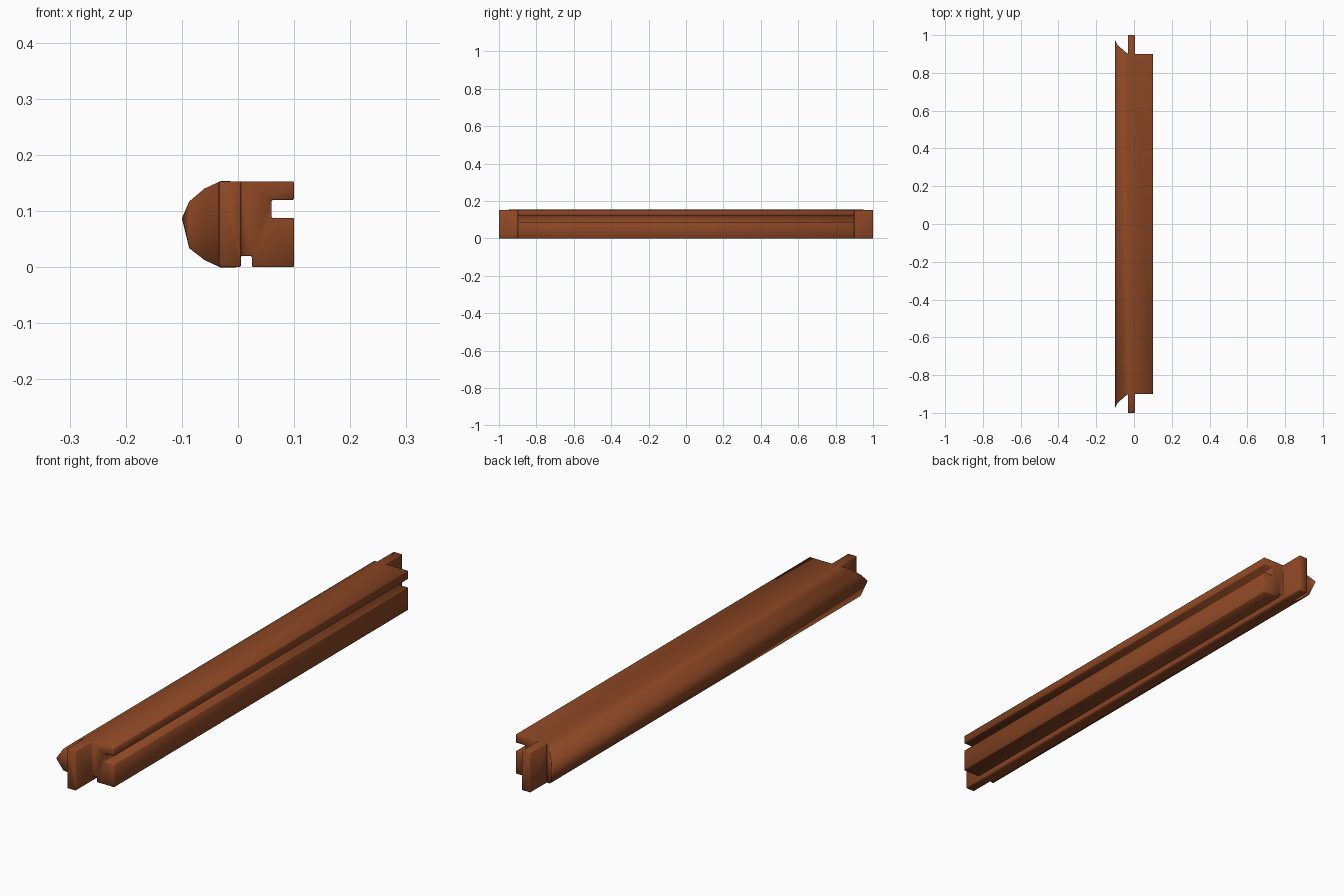
import bpy, bmesh, math

if "Cube" in bpy.data.objects:
    bpy.data.objects.remove(bpy.data.objects["Cube"])

wood = bpy.data.materials.new("brown wood")
wood.diffuse_color = (0.26, 0.062, 0.018, 1)
wood.use_nodes = True
wood.node_tree.nodes["Principled BSDF"].inputs["Base Color"].default_value = wood.diffuse_color

# Rail cross-section (x, z) with the y where each point ends (coped moulding on the left)
profile = [
    (-0.033, 0.0, 0.90), (0.005, 0.0, 0.90), (0.005, 0.02, 0.90),      # tenon foot, panel groove
    (0.025, 0.02, 0.90), (0.025, 0.0, 0.90), (0.10, 0.0, 0.90),
    (0.10, 0.088, 0.90), (0.06, 0.088, 0.90), (0.06, 0.12, 0.90),      # side slot
    (0.10, 0.12, 0.90), (0.10, 0.153, 0.90), (0.005, 0.153, 0.90),
    (-0.033, 0.153, 0.90), (-0.06, 0.14, 0.924), (-0.087, 0.117, 0.947),  # moulding
    (-0.10, 0.087, 0.972), (-0.087, 0.034, 0.947), (-0.06, 0.013, 0.924),
]
n = len(profile)

bm = bmesh.new()
ends = {s: [bm.verts.new((x, s * y, z)) for x, z, y in profile] for s in (-1, 1)}

# Long sides
for i in range(n):
    j = (i + 1) % n
    bm.faces.new((ends[-1][i], ends[-1][j], ends[1][j], ends[1][i]))

for s, v in ends.items():
    # Shoulder face and coped moulding end
    bm.faces.new(v[2:12])
    bm.faces.new((v[0], v[12], v[13], v[17]))
    bm.faces.new((v[17], v[13], v[14], v[16]))
    bm.faces.new((v[16], v[14], v[15]))
    # Tenon tongue
    base = [v[i] for i in (0, 1, 2, 11, 12)]
    tip = [bm.verts.new((b.co.x, s * 1.0, b.co.z)) for b in base]
    for i in range(5):
        j = (i + 1) % 5
        bm.faces.new((base[i], base[j], tip[j], tip[i]))
    bm.faces.new(tip)

bmesh.ops.dissolve_limit(bm, angle_limit=0.001, verts=[], edges=[])
bmesh.ops.recalc_face_normals(bm, faces=bm.faces[:])
mesh = bpy.data.meshes.new("window_rail")
bm.to_mesh(mesh)
bm.free()
mesh.materials.append(wood)
rail = bpy.data.objects.new("window_rail", mesh)
bpy.context.collection.objects.link(rail)

# Softened edges, smooth over the moulding
bevel = rail.modifiers.new("soft edges", 'BEVEL')
bevel.width = 0.002
bevel.segments = 1
bevel.limit_method = 'ANGLE'
bevel.angle_limit = math.radians(45)
bpy.context.view_layer.objects.active = rail
rail.select_set(True)
bpy.ops.object.modifier_apply(modifier=bevel.name)
bpy.ops.object.shade_smooth_by_angle(angle=math.radians(60))
